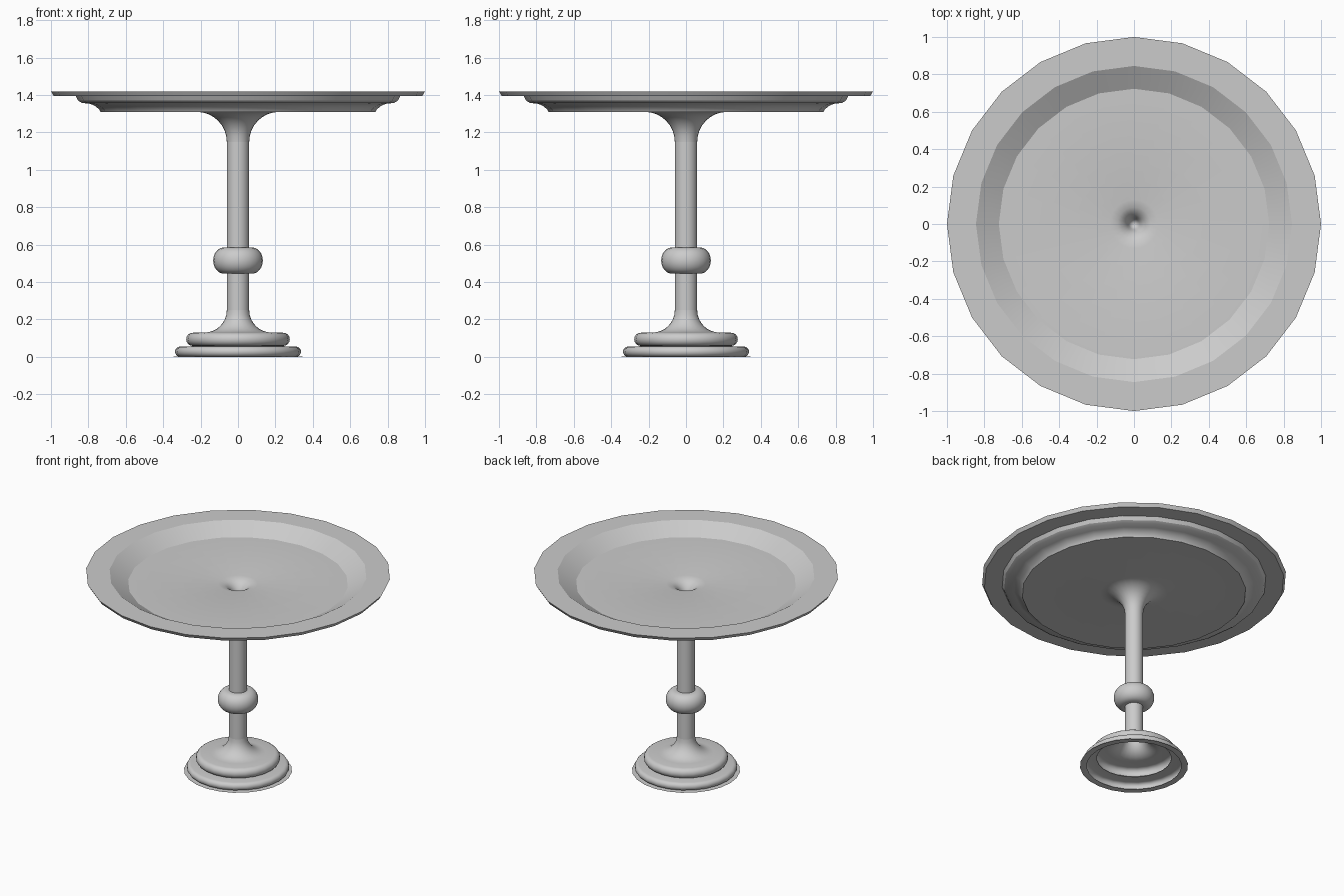
import bpy, bmesh
from math import sin, cos, pi, radians

if "Cube" in bpy.data.objects:
    bpy.data.objects.remove(bpy.data.objects["Cube"])

SIDES = 24


def arc(cr, cz, rr, rz, a0, a1, steps):
    """Points on an elliptical arc in the (radius, height) plane."""
    pts = []
    for i in range(steps + 1):
        a = radians(a0 + (a1 - a0) * i / steps)
        pts.append((cr + rr * cos(a), cz + rz * sin(a)))
    return pts


def lathe(name, profile):
    """Turn a (radius, height) profile around z, outside running bottom to top."""
    bm = bmesh.new()
    rings = [[bm.verts.new((r * cos(2 * pi * k / SIDES), r * sin(2 * pi * k / SIDES), z))
              for k in range(SIDES)] for r, z in profile]
    for low, high in zip(rings, rings[1:]):
        for k in range(SIDES):
            n = (k + 1) % SIDES
            bm.faces.new((low[k], low[n], high[n], high[k]))
    bmesh.ops.remove_doubles(bm, verts=bm.verts, dist=1e-5)
    mesh = bpy.data.meshes.new(name)
    bm.to_mesh(mesh)
    bm.free()
    obj = bpy.data.objects.new(name, mesh)
    bpy.context.collection.objects.link(obj)
    bpy.ops.object.select_all(action='DESELECT')
    obj.select_set(True)
    bpy.context.view_layer.objects.active = obj
    bpy.ops.object.shade_smooth_by_angle(angle=radians(29))
    return obj


# Hollow foot: thin bottom flange, two rounded steps and the flare into the stem
lathe("foot",
      [(0.355, 0.001), (0.315, 0.0)]
      + arc(0.311, 0.028, 0.026, 0.027, -90, 90, 8)
      + [(0.245, 0.057)]
      + arc(0.244, 0.094, 0.033, 0.035, -90, 90, 8)
      + arc(0.18, 0.25, 0.12, 0.12, 270, 180, 8))

# Stem
lathe("stem", [(0.06, 0.25), (0.06, 1.15)])

# Rounded collar on the stem
lathe("stem_collar",
      [(0.06, 0.445)] + arc(0.075, 0.515, 0.058, 0.07, -90, 90, 12) + [(0.06, 0.585)])

# Dish: flare, stepped underside, rim, sunken floor and central dimple
lathe("dish",
      arc(0.22, 1.15, 0.16, 0.16, 180, 90, 8)
      + [(0.735, 1.31), (0.742, 1.323), (0.765, 1.342), (0.79, 1.353), (0.835, 1.358),
         (0.855, 1.37), (0.868, 1.395), (0.985, 1.395), (1.0, 1.42),
         (0.845, 1.42), (0.723, 1.35), (0.13, 1.35)]
      + arc(0.13, 1.24, 0.105, 0.11, 100, 165, 5)[1:]
      + [(0.0, 1.22)])
